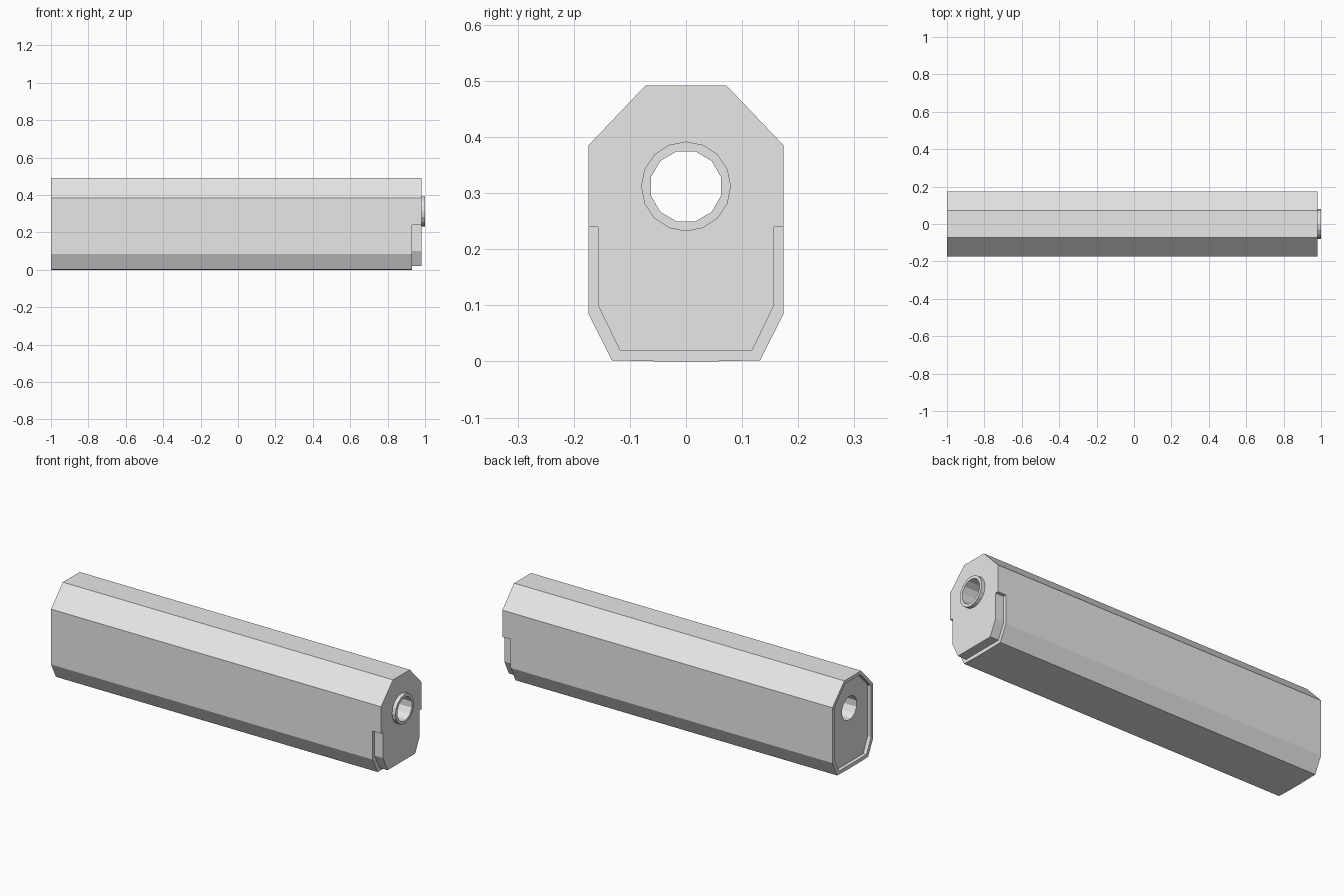
import bpy, bmesh, math

cube = bpy.data.objects.get("Cube")
if cube:
    bpy.data.objects.remove(cube, do_unlink=True)

grey = bpy.data.materials.new("plain_grey")
grey.use_nodes = True
grey.diffuse_color = (0.8, 0.8, 0.8, 1)
grey.node_tree.nodes["Principled BSDF"].inputs["Base Color"].default_value = (0.8, 0.8, 0.8, 1)


def mirrored(half):
    """Close a right-hand half profile (y, z) with its mirror image."""
    return half + [(-y, z) for y, z in reversed(half)]


def ring(radius, sides, turn=0.0, height=0.312):
    return [(radius * math.cos(math.tau * i / sides + turn),
             height + radius * math.sin(math.tau * i / sides + turn)) for i in range(sides)]


def prism(name, profile, x0, x1):
    """Extrude a (y, z) profile along x."""
    bm = bmesh.new()
    face = bm.faces.new([bm.verts.new((x0, y, z)) for y, z in profile])
    moved = bmesh.ops.extrude_face_region(bm, geom=[face])["geom"]
    bmesh.ops.translate(bm, vec=(x1 - x0, 0, 0),
                        verts=[v for v in moved if isinstance(v, bmesh.types.BMVert)])
    bmesh.ops.recalc_face_normals(bm, faces=bm.faces)
    mesh = bpy.data.meshes.new(name)
    bm.to_mesh(mesh)
    bm.free()
    mesh.materials.append(grey)
    obj = bpy.data.objects.new(name, mesh)
    bpy.context.collection.objects.link(obj)
    return obj


def combine(target, other, operation):
    """Apply a boolean and drop the helper."""
    mod = target.modifiers.new("cut", "BOOLEAN")
    mod.operation, mod.solver, mod.object = operation, "EXACT", other
    bpy.context.view_layer.objects.active = target
    bpy.ops.object.modifier_apply(modifier=mod.name)
    bpy.data.objects.remove(other, do_unlink=True)


# Long faceted body, with a barely bowed underside
body = prism("body", mirrored([(0.04, 0), (0.132, 0.002), (0.174, 0.085),
                               (0.174, 0.385), (0.072, 0.492)]), -1, 0.98)

# Stepped lower edge at the nose
combine(body, prism("step_cutter", mirrored([(0.3, -0.1), (0.3, 0.24), (0.157, 0.24),
                                             (0.157, 0.1), (0.118, 0.02)]), 0.93, 1.1), "DIFFERENCE")

# Shallow recess inside the rear rim
combine(body, prism("rear_cutter", mirrored([(0.118, 0.02), (0.157, 0.1),
                                             (0.157, 0.378), (0.065, 0.474)]), -1.1, -0.98), "DIFFERENCE")

# Round collar and the bore running the full length
combine(body, prism("collar", ring(0.08, 16), 0.95, 1), "UNION")
combine(body, prism("bore_cutter", ring(0.0645, 12, math.pi / 12), -1.2, 1.2), "DIFFERENCE")

# Three slanted stripes on each flank, as very thin plates
for side, label in ((-1, "right"), (1, "left")):
    for i in range(3):
        x = 0.46 + 0.062 * i
        bm = bmesh.new()
        outline = [(x, 0.385), (x + 0.032, 0.385), (x + 0.232, 0.085), (x + 0.2, 0.085)]
        bm.faces.new([bm.verts.new((px, side * 0.175, pz)) for px, pz in outline])
        if side > 0:
            bmesh.ops.reverse_faces(bm, faces=bm.faces)
        # make the plate face outward
        bm.normal_update()
        for f in bm.faces:
            if f.normal.y * side < 0:
                f.normal_flip()
        mesh = bpy.data.meshes.new("stripe")
        bm.to_mesh(mesh)
        bm.free()
        mesh.materials.append(grey)
        stripe = bpy.data.objects.new(f"{label}_stripe_{i + 1}", mesh)
        bpy.context.collection.objects.link(stripe)
